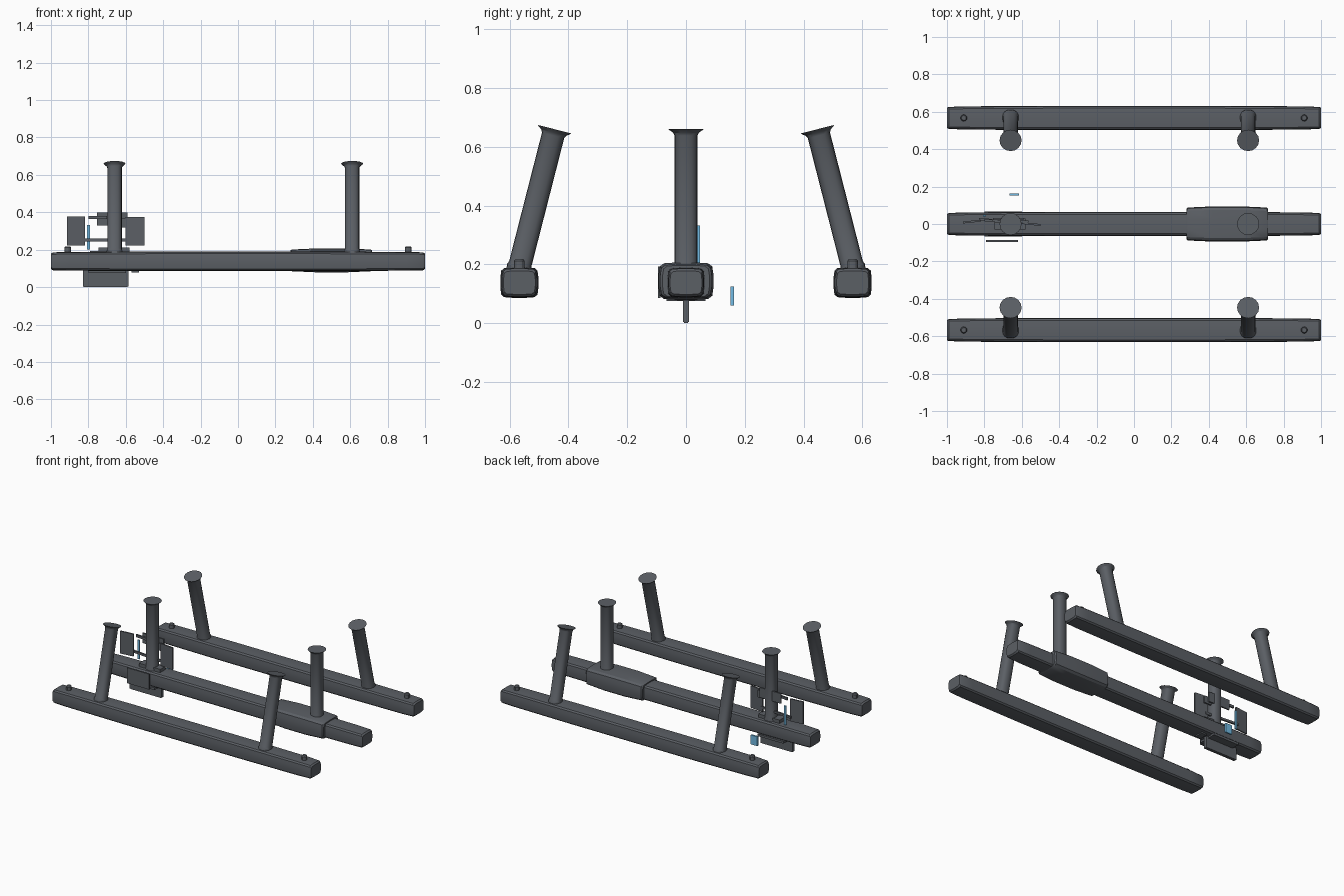
import bpy, bmesh
from math import radians, pi, cos, sin, copysign
from mathutils import Vector, Matrix

if "Cube" in bpy.data.objects:
    bpy.data.objects.remove(bpy.data.objects["Cube"])


def material(name, colour):
    m = bpy.data.materials.new(name)
    m.diffuse_color = (*colour, 1)
    m.use_nodes = True
    m.node_tree.nodes["Principled BSDF"].inputs["Base Color"].default_value = m.diffuse_color
    return m


dark = material("dark_grey", (0.105, 0.115, 0.13))
blue = material("blue", (0.17, 0.50, 0.78))


def finish(bm, name, mat=dark, smooth=True):
    bmesh.ops.recalc_face_normals(bm, faces=bm.faces)
    me = bpy.data.meshes.new(name)
    bm.to_mesh(me)
    bm.free()
    ob = bpy.data.objects.new(name, me)
    bpy.context.collection.objects.link(ob)
    me.materials.append(mat)
    if smooth:
        bpy.ops.object.select_all(action='DESELECT')
        bpy.context.view_layer.objects.active = ob
        ob.select_set(True)
        bpy.ops.object.shade_smooth_by_angle(angle=radians(30))
    return ob


def loft(bm, rings):
    loops = [[bm.verts.new(p) for p in r] for r in rings]
    n = len(loops[0])
    for a, b in zip(loops, loops[1:]):
        for i in range(n):
            bm.faces.new((a[i], a[(i + 1) % n], b[(i + 1) % n], b[i]))
    bm.faces.new(loops[0])
    bm.faces.new(loops[-1])


def beam(name, y, z, stations):
    """Box section with gently bulging sides, lofted along x; stations are (x, half width, half height)."""
    quarter = [(1, 0.3), (0.95, 0.78), (0.80, 0.95), (0.3, 1)]
    section = (quarter + [(-a, b) for a, b in reversed(quarter)]
               + [(-a, -b) for a, b in quarter] + [(a, -b) for a, b in reversed(quarter)])
    bm = bmesh.new()
    loft(bm, [[(x, y + a * w, z + b * h) for a, b in section] for x, w, h in stations])
    return finish(bm, name)


def post(name, base, top, r=0.039, sides=16):
    """Squarish post with a flared foot and a thin trumpet head."""
    base, top = Vector(base), Vector(top)
    axis = top - base
    L = axis.length
    rot = axis.to_track_quat('Z', 'Y').to_matrix()
    # height, radius, squareness exponent
    prof = [(-0.03, r, 0.8), (0.0, r * 1.12, 0.8), (0.012, r, 0.8), (L - 0.022, r, 0.8),
            (L - 0.012, r * 1.12, 0.9), (L - 0.003, 0.056, 1), (L, 0.059, 1)]

    def curve(v, e):
        return copysign(abs(v) ** e, v)

    bm = bmesh.new()
    loft(bm, [[base + rot @ Vector((q * curve(cos(2 * pi * i / sides), e),
                                    q * curve(sin(2 * pi * i / sides), e), h))
               for i in range(sides)] for h, q, e in prof])
    return finish(bm, name)


def box(name, lo, hi, mat=dark, turn=0):
    bm = bmesh.new()
    lo, hi = Vector(lo), Vector(hi)
    m = Matrix.Translation((lo + hi) / 2) @ Matrix.Rotation(radians(turn), 4, 'Z')
    bmesh.ops.create_cube(bm, size=1, matrix=m @ Matrix.Diagonal((*(hi - lo), 1)))
    return finish(bm, name, mat, smooth=False)


# Three long beams, slightly fuller in the middle
half = [(0.46, 0.065, 0.052), (0.9, 0.062, 0.050), (0.99, 0.059, 0.048), (1.0, 0.054, 0.040)]
hull = [(-x, w, h) for x, w, h in reversed(half)] + half
for label, y in (("front", -0.567), ("middle", 0), ("back", 0.567)):
    beam(label + "_beam", y, 0.138, hull)

# Sleeve around the middle beam
beam("beam_sleeve", 0, 0.143, [(0.28, 0.080, 0.054), (0.287, 0.088, 0.058), (0.42, 0.094, 0.064),
                               (0.58, 0.094, 0.064), (0.71, 0.088, 0.058), (0.717, 0.080, 0.054)])

# Posts, outer ones leaning inward
for end, x in (("left", -0.66), ("right", 0.61)):
    post("middle_post_" + end, (x, 0, 0.19), (x, 0, 0.66))
    for label, s in (("front", -1), ("back", 1)):
        post(f"{label}_post_{end}", (x, s * 0.567, 0.19), (x, s * 0.447, 0.66))

# Stub pegs on the outer beam ends
for label, y in (("front", -0.567), ("back", 0.567)):
    for end, x in (("left", -0.91), ("right", 0.91)):
        bm = bmesh.new()
        loft(bm, [[(x + r * cos(i * pi / 6), y + r * sin(i * pi / 6), z) for i in range(12)]
                  for z, r in ((0.17, 0.018), (0.212, 0.018), (0.218, 0.013))])
        finish(bm, f"{label}_peg_{end}")

# Keel fin with mounting plate
box("keel_fin", (-0.83, -0.011, 0.004), (-0.585, 0.011, 0.10))
box("keel_fin_edge", (-0.825, -0.006, 0.0), (-0.59, 0.006, 0.006))
box("keel_plate", (-0.80, -0.067, 0.076), (-0.60, 0.067, 0.092))
box("keel_tab", (-0.57, -0.03, 0.078), (-0.53, 0.03, 0.092))

# Panels and linkages around the left middle post
box("left_panel", (-0.915, 0.008, 0.222), (-0.818, 0.018, 0.378), turn=6)
box("right_panel", (-0.60, -0.005, 0.222), (-0.50, 0.005, 0.376), turn=-6)
box("back_panel", (-0.755, 0.022, 0.33), (-0.59, 0.032, 0.40))
box("small_panel", (-0.62, 0.008, 0.32), (-0.565, 0.018, 0.37))
box("post_shoe", (-0.745, -0.03, 0.185), (-0.58, 0.03, 0.212))
box("upper_link", (-0.80, 0.01, 0.363), (-0.70, 0.022, 0.38), turn=-5)
box("lower_link", (-0.83, 0.01, 0.245), (-0.58, 0.022, 0.26), turn=-5)
box("front_plate", (-0.79, -0.096, 0.085), (-0.62, -0.086, 0.193))

# Blue plates
box("blue_blade", (-0.806, 0.039, 0.20), (-0.79, 0.048, 0.332), blue)
box("blue_tab", (-0.665, 0.152, 0.06), (-0.615, 0.164, 0.125), blue)
